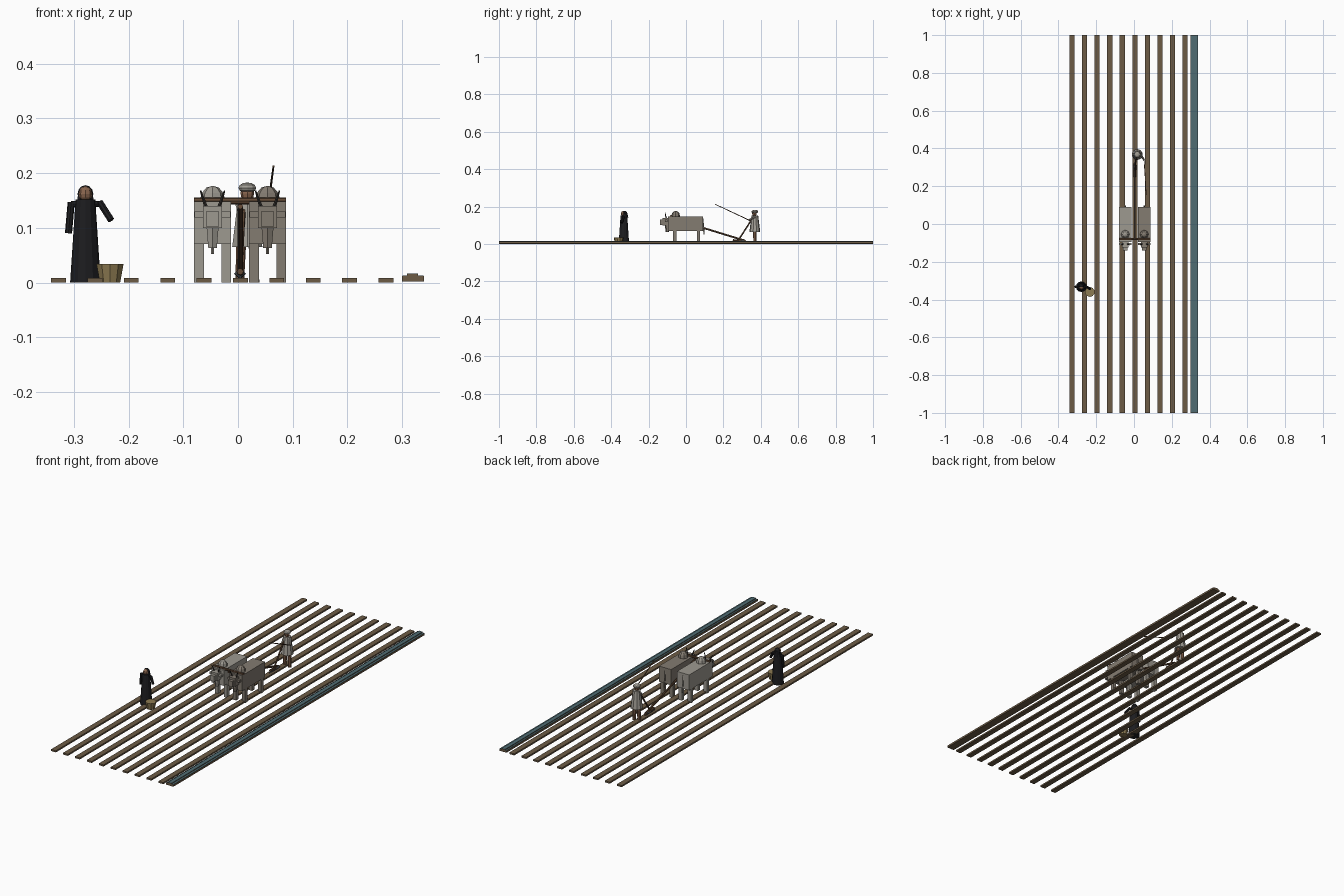
import bpy, math
from mathutils import Vector

if "Cube" in bpy.data.objects:
    bpy.data.objects.remove(bpy.data.objects["Cube"])


def mat(name, r, g, b):
    m = bpy.data.materials.new(name)
    m.diffuse_color = (r, g, b, 1)
    m.use_nodes = True
    m.node_tree.nodes["Principled BSDF"].inputs["Base Color"].default_value = m.diffuse_color
    return m


SOIL = mat("soil", .15, .105, .06)
WATER = mat("water", .08, .15, .17)
PALE = mat("pale_hide", .34, .32, .28)
DARK = mat("brown_hide", .23, .2, .165)
HORN = mat("horn", .03, .027, .024)
WOOD = mat("wood", .12, .065, .035)
IRON = mat("iron", .05, .055, .06)
CLOTH = mat("cloth", .36, .34, .3)
BLACK = mat("black_cloth", .012, .012, .014)
SKIN = mat("skin", .25, .13, .075)
STRAW = mat("straw", .27, .2, .085)


def finish(name, m):
    o = bpy.context.object
    o.name = name
    o.data.materials.append(m)
    return o


def box(name, m, x, y, z):
    """Box from (min, max) pairs."""
    bpy.ops.mesh.primitive_cube_add(size=1, location=[sum(p) / 2 for p in (x, y, z)])
    o = finish(name, m)
    o.scale = [p[1] - p[0] for p in (x, y, z)]
    return o


def rod(name, m, a, b, r1, r2=None, n=8):
    """Tapered rod between two points."""
    a, b = Vector(a), Vector(b)
    bpy.ops.mesh.primitive_cone_add(vertices=n, radius1=r1, radius2=r1 if r2 is None else r2,
                                    depth=(b - a).length, location=(a + b) / 2)
    o = finish(name, m)
    o.rotation_euler = (b - a).to_track_quat('Z', 'Y').to_euler()
    return o


def ball(name, m, c, s, n=8, rings=6):
    bpy.ops.mesh.primitive_uv_sphere_add(segments=n, ring_count=rings, radius=1, location=c)
    o = finish(name, m)
    o.scale = s
    return o


# Ploughed ridges
for i in range(10):
    x = -.328 + i * .0665
    box("soil_ridge", SOIL, (x - .0135, x + .0135), (-1, 1), (0, .008))

# Irrigation channel: stepped earth bank with water on top
box("channel_bank", SOIL, (.30, .34), (-1, 1), (.002, .0115))
box("channel_water", WATER, (.301, .339), (-.999, .999), (.0115, .0125))
box("channel_crest", SOIL, (.309, .329), (-1, 1), (.0115, .0155))
box("crest_water", WATER, (.309, .329), (-.999, .999), (.0155, .0162))


# Oxen
def ox(cx, m):
    box("ox_body", m, (cx - .034, cx + .034), (-.095, .09), (.07, .148))
    for sx in (-1, 1):
        for y in (-.06, .067):
            x = cx + sx * .025
            box("ox_leg", m, (x - .009, x + .009), (y - .009, y + .009), (0, .072))
        box("ox_ear", m, sorted((cx + sx * .016, cx + sx * .033)), (-.112, -.1), (.119, .13))
        rod("ox_horn", HORN, (cx + sx * .012, -.106, .138), (cx + sx * .022, -.112, .168), .004, .0015, 6)
    ball("ox_hump", m, (cx, -.055, .15), (.023, .023, .027))
    box("ox_head", m, (cx - .0175, cx + .0175), (-.125, -.085), (.1, .14))
    box("ox_muzzle", m, (cx - .012, cx + .012), (-.14, -.122), (.102, .13))
    rod("ox_dewlap", m, (cx, -.1, .063), (cx, -.1, .105), .009, .013, 6)
    rod("ox_tail", m, (cx, .089, .135), (cx, .097, .052), .004, .003, 6)


ox(-.0465, PALE)
ox(.054, DARK)

# Yoke and plough
rod("yoke", WOOD, (-.08, -.08, .149), (.088, -.08, .149), .006)
rod("plough_beam", WOOD, (.004, -.08, .139), (.004, .315, .018), .005)
rod("plough_handle", WOOD, (.004, .28, .02), (.01, .352, .132), .004)
rod("plough_sole", WOOD, (.004, .25, .02), (.004, .32, .014), .006)
rod("plough_share", IRON, (.004, .31, .016), (.004, .245, .01), .011, .003, 4)

# Ploughman
fx, fy = .017, .368
for sx in (-1, 1):
    rod("farmer_leg", SKIN, (fx + sx * .014, fy, 0), (fx + sx * .011, fy, .075), .008, .009)
rod("farmer_tunic", CLOTH, (fx, fy, .065), (fx, fy, .152), .029, .018, 10)
ball("farmer_head", SKIN, (fx, fy - .002, .163), (.0125, .0125, .015))
ball("farmer_turban", CLOTH, (fx, fy, .173), (.017, .018, .01), 10)
rod("farmer_left_arm", CLOTH, (fx - .017, fy, .145), (.006, .345, .125), .006, .005)
rod("farmer_right_arm", CLOTH, (fx + .017, fy, .145), (.054, .338, .128), .006, .005)
rod("goad", WOOD, (.053, .345, .124), (.065, .155, .213), .0025, .0018, 6)

# Robed woman
wx, wy = -.279, -.332
rod("woman_robe", BLACK, (wx, wy, 0), (wx, wy, .152), .028, .018, 12)
ball("woman_head", SKIN, (wx, wy - .004, .162), (.0125, .0125, .014))
ball("woman_veil", BLACK, (wx, wy + .004, .162), (.0145, .013, .016))
rod("veil_back", BLACK, (wx, wy + .006, .14), (wx, wy + .005, .166), .018, .013, 10)
rod("woman_left_arm", BLACK, (wx - .026, wy, .147), (wx - .031, wy, .09), .0065)
rod("woman_right_arm", BLACK, (wx + .026, wy, .147), (wx + .047, wy - .012, .114), .0065)
rod("hand_shoulder", BLACK, (wx - .026, wy, .144), (wx + .026, wy, .144), .0055)

# Basket
rod("basket", STRAW, (-.234, -.36, 0), (-.234, -.36, .034), .0195, .026, 10)
